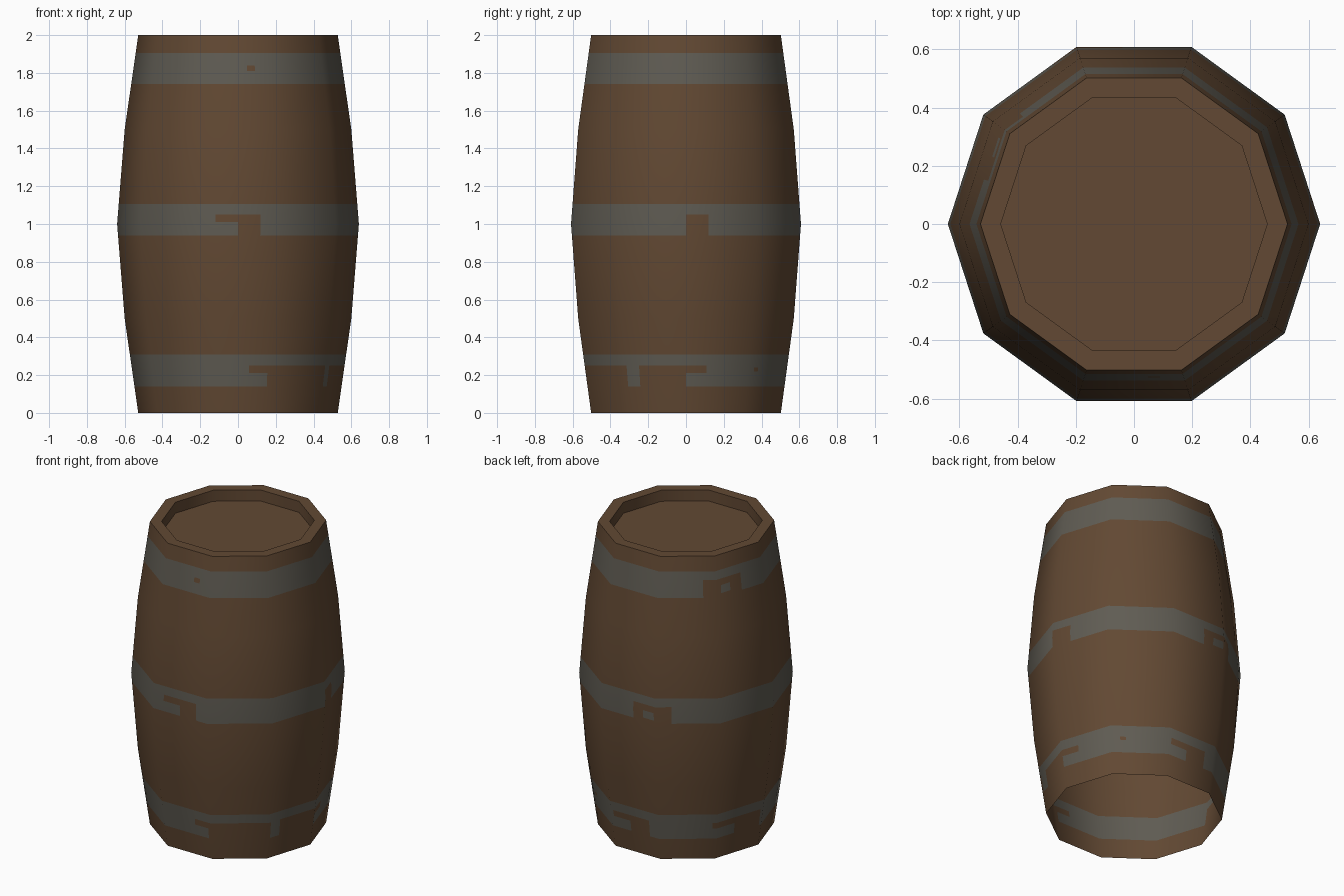
import bpy, bmesh, math
from mathutils import Vector

if "Cube" in bpy.data.objects:
    bpy.data.objects.remove(bpy.data.objects["Cube"])

SIDES = 10
PROFILE = [(0.0, 0.528), (0.5, 0.6), (1.0, 0.64), (1.5, 0.6), (2.0, 0.528)]   # z, radius
BANDS = [(0.14, 0.31), (0.94, 1.105), (1.74, 1.905)]
RIM_IN, RECESS = 0.458, 0.073

# Worn gaps in the bands: start and end (in sides around the barrel), low z, high z
GAPS = [
    (7.2, 7.8, 1.01, 1.05), (7.5, 7.8, 0.94, 1.01),        # middle band
    (0.0, 0.32, 0.94, 1.05), (2.6, 3.25, 0.94, 1.05),
    (7.67, 7.95, 0.21, 0.25), (7.95, 9.05, 0.14, 0.25),    # bottom band
    (9.25, 10.0, 0.14, 0.25), (0.0, 0.33, 0.21, 0.25),
    (1.15, 1.25, 0.22, 0.24),
    (2.05, 2.4, 0.21, 0.25), (2.4, 2.8, 0.14, 0.25),
    (3.93, 4.4, 0.21, 0.25), (4.4, 4.95, 0.14, 0.25),
    (3.77, 4.54, 1.74, 1.85), (7.64, 7.76, 1.81, 1.84),    # top band
]
# Bits of metal left inside the gaps
PATCHES = [(2.78, 2.98, 0.96, 1.01), (4.1, 4.3, 1.76, 1.81)]


def material(name, color):
    m = bpy.data.materials.new(name)
    m.diffuse_color = (*color, 1)
    m.use_nodes = True
    m.node_tree.nodes["Principled BSDF"].inputs["Base Color"].default_value = m.diffuse_color
    return m


wood = material("brown wood", (0.122, 0.066, 0.033))
metal = material("grey metal", (0.115, 0.106, 0.086))


def corner(i, r, z=0.0):
    a = 2 * math.pi * i / SIDES
    return Vector((r * math.cos(a), r * math.sin(a), z))


def on_side(u, r, z):
    """Point on a flat-sided ring, u counted in sides."""
    i = math.floor(u)
    return corner(i, r, z).lerp(corner(i + 1, r, z), u - i)


def radius_slope(z):
    """Radius at height z, and the slope smoothed between the profile rings."""
    slopes = [(b[1] - a[1]) / (b[0] - a[0]) for a, b in zip(PROFILE, PROFILE[1:])]
    at = [slopes[0]] + [(a + b) / 2 for a, b in zip(slopes, slopes[1:])] + [slopes[-1]]
    i = min(int(z / 0.5), len(slopes) - 1)
    t = (z - PROFILE[i][0]) / 0.5
    return (PROFILE[i][1] * (1 - t) + PROFILE[i + 1][1] * t,
            at[i] * (1 - t) + at[i + 1] * t)


def inside(u, z, boxes):
    return any(a < u < b and c < z < d for a, b, c, d in boxes)


def is_metal(u, z):
    in_band = any(a < z < b for a, b in BANDS)
    return in_band and (not inside(u, z, GAPS) or inside(u, z, PATCHES))


def make_object(name, bm, mats):
    me = bpy.data.meshes.new(name)
    bm.to_mesh(me)
    bm.free()
    for m in mats:
        me.materials.append(m)
    ob = bpy.data.objects.new(name, me)
    bpy.context.collection.objects.link(ob)
    return ob


# Barrel wall: open shell cut along the band and gap edges
boxes = GAPS + PATCHES
us = sorted({float(i) for i in range(SIDES)} | {u for b in boxes for u in b[:2] if u < SIDES})
zs = sorted({p[0] for p in PROFILE} | {z for b in BANDS for z in b}
            | {z for b in boxes for z in b[2:]})
bm = bmesh.new()
normals, rings = [], []
for z in zs:
    r, slope = radius_slope(z)
    ring = []
    for u in us:
        ring.append(bm.verts.new(on_side(u, r, z)))
        n = on_side(u, 1, 0).normalized()
        normals.append(Vector((n.x, n.y, -slope)).normalized())
    rings.append(ring)
for k in range(len(zs) - 1):
    for j in range(len(us)):
        n = (j + 1) % len(us)
        f = bm.faces.new((rings[k][j], rings[k][n], rings[k + 1][n], rings[k + 1][j]))
        f.smooth = True
        u_mid = (us[j] + (us[n] if n else SIDES)) / 2
        f.material_index = int(is_metal(u_mid, (zs[k] + zs[k + 1]) / 2))
wall = make_object("barrel_wall", bm, [wood, metal])
wall.data.normals_split_custom_set_from_vertices(normals)

# Lid: flat rim, short inner wall and sunken floor
bm = bmesh.new()
steps = [(PROFILE[-1][1], 2.0), (RIM_IN, 2.0), (RIM_IN, 2.0 - RECESS)]
rings = [[bm.verts.new(corner(i, r, z)) for i in range(SIDES)] for r, z in steps]
for a, b in zip(rings, rings[1:]):
    for i in range(SIDES):
        n = (i + 1) % SIDES
        bm.faces.new((a[i], a[n], b[n], b[i]))
bm.faces.new(rings[-1])
lid = make_object("lid", bm, [wood])
bpy.context.view_layer.objects.active = lid
lid.select_set(True)
bpy.ops.object.shade_smooth_by_angle(angle=math.radians(40))
